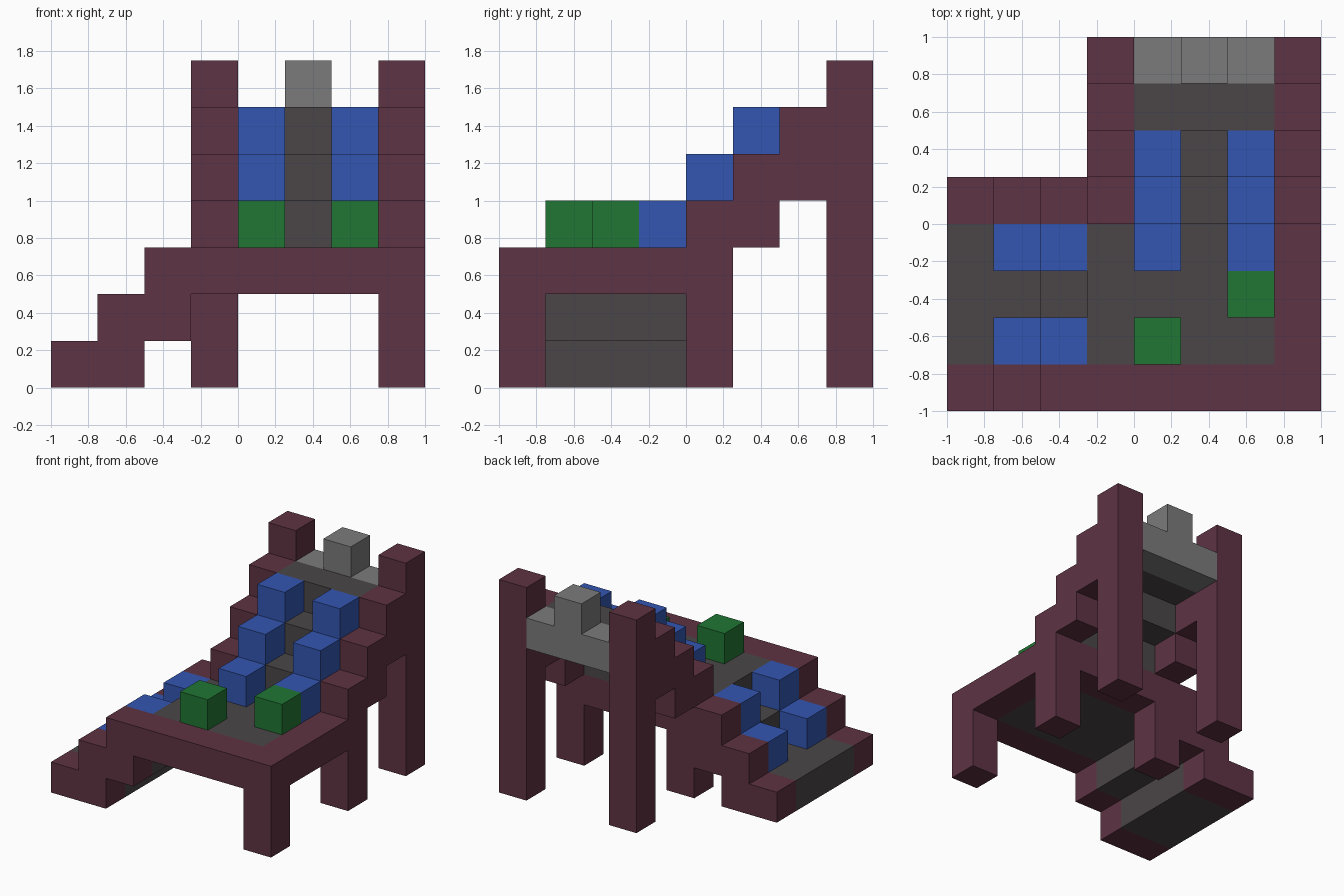
import bpy
import bmesh
from mathutils import Vector

CELL = 0.25
ORIGIN = Vector((-1, -1, 0))

old = bpy.data.objects.get("Cube")
if old:
    bpy.data.objects.remove(old, do_unlink=True)


def material(name, rgb):
    mat = bpy.data.materials.new(name)
    mat.use_nodes = True
    colour = (*rgb, 1)
    mat.diffuse_color = colour
    mat.node_tree.nodes["Principled BSDF"].inputs["Base Color"].default_value = colour
    return mat


maroon = material("maroon", (0.112, 0.033, 0.056))
charcoal = material("charcoal", (0.07, 0.061, 0.065))
blue = material("blue", (0.033, 0.093, 0.445))
green = material("green", (0.015, 0.181, 0.034))
grey = material("grey", (0.198, 0.198, 0.198))

parts = {}      # part name -> (material, set of cells)
filled = set()  # every occupied cell


def block(name, mat, xs, ys, zs):
    """Fill a run of cells; each range is an inclusive (first, last) pair or one index."""
    def span(v):
        return range(v[0], v[1] + 1) if isinstance(v, tuple) else (v,)
    cells = {(x, y, z) for x in span(xs) for y in span(ys) for z in span(zs)} - filled
    filled.update(cells)
    parts.setdefault(name, (mat, set()))[1].update(cells)


# Deck with its frame
block("front_beam", maroon, (3, 7), 0, 2)
block("back_beam", maroon, (3, 7), 4, 2)
block("side_beam", maroon, 7, (1, 3), 2)
block("deck", charcoal, (3, 6), (1, 3), 2)

# Legs and tall rear posts
block("front_leg", maroon, 7, 0, (0, 1))
for side, x in (("right", 3), ("left", 7)):
    block(side + "_middle_leg", maroon, x, 4, (0, 1))
    block(side + "_rear_post", maroon, x, 7, (0, 6))

# Side stair: stepped rails, recessed treads and blue blocks
for rail, y in (("front", 0), ("back", 4)):
    name = rail + "_stair_rail"
    block(name, maroon, 0, y, 0)
    for step in (1, 2):
        block(name, maroon, step, y, (step - 1, step))
block("side_stair_treads", charcoal, (0, 1), (1, 3), 0)
block("side_stair_treads", charcoal, 2, (1, 3), 1)
for step in (1, 2):
    for row, y in (("front", 1), ("back", 3)):
        block(f"side_stair_block_{row}_{step}", blue, step, y, step)

# Rear stair: stepped rails, treads and blue blocks
for side, x in (("right", 3), ("left", 7)):
    block(side + "_rear_stair_rail", maroon, x, 4, 3)
    for y in (5, 6):
        block(side + "_rear_stair_rail", maroon, x, y, (y - 2, y - 1))
for y in (4, 5, 6):
    block("rear_stair_treads", charcoal, (4, 6), y, y - 1)
for side, x in (("right", 4), ("left", 6)):
    for y in (3, 4, 5):
        block(f"{side}_rear_stair_block_{y - 2}", blue, x, y, y)

# Green blocks on the deck
block("right_deck_block", green, 4, 1, 3)
block("left_deck_block", green, 6, 2, 3)

# Grey top bar with a raised centre
block("top_bar", grey, (4, 6), 7, 5)
block("top_bar", grey, 5, 7, 6)


# Turn each part into a mesh of its exposed faces
def build(name, mat, cells):
    bm = bmesh.new()
    for cell in sorted(cells):
        centre = Vector(cell) + Vector((0.5, 0.5, 0.5))
        for axis in range(3):
            for sign in (-1, 1):
                normal = Vector((0, 0, 0))
                normal[axis] = sign
                if tuple(int(c + n) for c, n in zip(cell, normal)) in filled:
                    continue
                u = Vector((0, 0, 0))
                u[(axis + 1) % 3] = 0.5
                v = normal.cross(u)
                mid = centre + normal * 0.5
                corners = (mid - u - v, mid + u - v, mid + u + v, mid - u + v)
                bm.faces.new([bm.verts.new(ORIGIN + c * CELL) for c in corners])
    bmesh.ops.remove_doubles(bm, verts=bm.verts[:], dist=0.001)
    bmesh.ops.dissolve_limit(bm, angle_limit=0.01, verts=bm.verts[:], edges=bm.edges[:])
    mesh = bpy.data.meshes.new(name)
    bm.to_mesh(mesh)
    bm.free()
    mesh.materials.append(mat)
    bpy.context.collection.objects.link(bpy.data.objects.new(name, mesh))


for part, (mat, cells) in parts.items():
    build(part, mat, cells)
